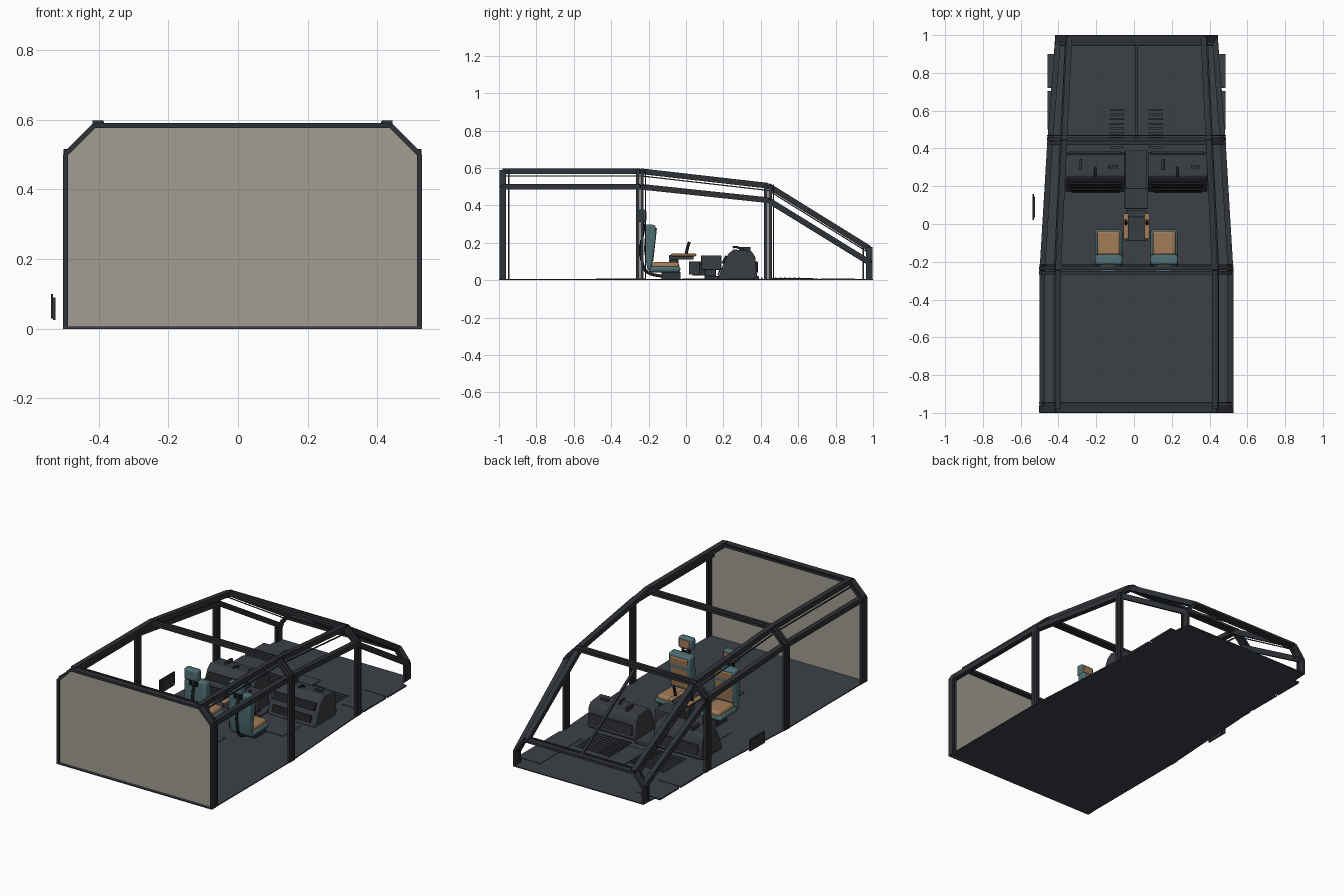
import bpy, bmesh
from mathutils import Vector, Matrix

cube = bpy.data.objects.get("Cube")
if cube:
    bpy.data.objects.remove(cube, do_unlink=True)

CX = 0.013  # centre line of the cabin


def material(name, rgb):
    m = bpy.data.materials.new(name)
    m.use_nodes = True
    m.diffuse_color = (*rgb, 1)
    m.node_tree.nodes["Principled BSDF"].inputs["Base Color"].default_value = (*rgb, 1)
    return m


FRAME = material("dark frame", (0.028, 0.032, 0.038))
FLOOR = material("floor grey", (0.046, 0.053, 0.064))
PANEL = material("console grey", (0.04, 0.045, 0.054))
BLACK = material("black trim", (0.012, 0.013, 0.015))
WALL = material("warm grey wall", (0.36, 0.34, 0.29))
TEAL = material("teal shell", (0.075, 0.155, 0.17))
TAN = material("tan leather", (0.36, 0.2, 0.095))


def finish(name, bm, mat, bevel=0.0):
    bmesh.ops.recalc_face_normals(bm, faces=bm.faces)
    me = bpy.data.meshes.new(name)
    bm.to_mesh(me)
    bm.free()
    me.materials.append(mat)
    ob = bpy.data.objects.new(name, me)
    bpy.context.collection.objects.link(ob)
    if bevel:
        mod = ob.modifiers.new("soft edges", "BEVEL")
        mod.width, mod.segments = bevel, 3
        bpy.context.view_layer.objects.active = ob
        ob.select_set(True)
        bpy.ops.object.shade_smooth_by_angle()
        ob.select_set(False)
    return ob


def add_box(bm, lo, hi):
    lo, hi = Vector(lo), Vector(hi)
    bmesh.ops.create_cube(bm, size=1, matrix=Matrix.Translation((lo + hi) / 2)
                          @ Matrix.Diagonal((*(hi - lo), 1)))


def add_bar(bm, p, q, wide, thick, normal):
    """Box beam from p to q; thick is measured along normal."""
    p, q = Vector(p), Vector(q)
    d = (q - p).normalized()
    side = Vector(normal).cross(d).normalized()
    n = d.cross(side)
    rot = Matrix((side, n, d)).transposed().to_4x4()
    bmesh.ops.create_cube(bm, size=1, matrix=Matrix.Translation((p + q) / 2) @ rot
                          @ Matrix.Diagonal((wide, thick, (q - p).length, 1)))


def boxes(name, mat, items, bevel=0.0):
    bm = bmesh.new()
    for lo, hi in items:
        add_box(bm, lo, hi)
    return finish(name, bm, mat, bevel)


def prism(name, mat, outline, direction, bevel=0.0):
    """Extrude a flat outline of 3D points along a direction."""
    bm = bmesh.new()
    f = bm.faces.new([bm.verts.new(p) for p in outline])
    r = bmesh.ops.extrude_face_region(bm, geom=[f])
    bmesh.ops.translate(bm, vec=direction,
                        verts=[v for v in r["geom"] if isinstance(v, bmesh.types.BMVert)])
    return finish(name, bm, mat, bevel)


def tube(name, mat, points, radius):
    cu = bpy.data.curves.new(name, "CURVE")
    cu.dimensions = "3D"
    cu.bevel_depth, cu.bevel_resolution = radius, 2
    cu.use_fill_caps = True
    sp = cu.splines.new("NURBS")
    sp.points.add(len(points) - 1)
    for pt, co in zip(sp.points, points):
        pt.co = (*co, 1)
    sp.use_endpoint_u, sp.order_u = True, 3
    cu.materials.append(mat)
    ob = bpy.data.objects.new(name, cu)
    bpy.context.collection.objects.link(ob)


# Frame stations: y, half width at base, half width at roof, shoulder z, roof z
STATIONS = [(-0.98, 0.508, 0.425, 0.5, 0.583), (-0.245, 0.508, 0.425, 0.5, 0.583),
            (0.44, 0.467, 0.392, 0.428, 0.505), (0.98, 0.425, 0.365, 0.095, 0.17)]

# Floor
hull = [(CX + s * w, y, 0) for s, rows in ((1, STATIONS), (-1, STATIONS[::-1]))
        for y, w in [(r[0] * (1.02 if abs(r[0]) > 0.9 else 1), r[1] + 0.005) for r in rows]]
prism("floor", FLOOR, hull, (0, 0, 0.006))

# Raised floor plates
plates = [((-0.05, -0.48, 0), (0.07, -0.22, 0.01)), ((-0.05, 0.44, 0), (0.07, 0.68, 0.012))]
for s in (1, -1):
    for y0, y1 in ((0.5, 0.705), (0.72, 0.9)):
        a, b = sorted((CX + s * 0.32, CX + s * 0.472))
        plates.append(((a, y0, 0), (b, y1, 0.009)))
    a, b = sorted((CX + s * 0.08, CX + s * 0.3))
    plates.append(((a, -0.02, 0), (b, 0.15, 0.009)))
boxes("floor_plates", FLOOR, plates)

# Slatted foot grilles
slats = []
for s in (1, -1):
    a, b = sorted((CX + s * 0.065, CX + s * 0.14))
    c, d = sorted((CX + s * 0.15, CX + s * 0.295))
    for i in range(9):
        y = 0.4 + i * 0.025
        slats += [((a, y, 0), (b, y + 0.01, 0.014)), ((c, y, 0), (d, y + 0.006, 0.01))]
boxes("foot_grilles", PANEL, slats)

# Front bulkhead
y, wb, wr, zs, zr = STATIONS[0]
prism("bulkhead", WALL, [(CX + s * w, -0.985, z) for s, w, z in
      ((-1, wb, 0), (-1, wb, zs), (-1, wr, zr), (1, wr, zr), (1, wb, zs), (1, wb, 0))],
      (0, 0.006, 0))

# Frame hoops: main members plus thin inner trim
bm = bmesh.new()
for i, (y, wb, wr, zs, zr) in enumerate(STATIONS):
    members = {0: ((0, 0.036), (0.033, 0.007)), 3: ((0, 0.036), (-0.033, 0.007))}.get(
        i, ((-0.013, 0.018), (0.01, 0.018), (0.028, 0.006)))
    for off, wide in members:
        for s in (1, -1):
            base, sh, rf = ((CX + s * w, y + off, z) for w, z in ((wb, 0), (wb, zs), (wr, zr)))
            add_bar(bm, base, sh, wide, 0.014, (1, 0, 0))
            add_bar(bm, sh, rf, wide, 0.014, (s, 0, 1))
        add_bar(bm, (CX - wr, y + off, zr), (CX + wr, y + off, zr), wide, 0.014, (0, 0, 1))
finish("frame_hoops", bm, FRAME)

# Long rails along the shoulders and roof edges
bm = bmesh.new()
for a, b in zip(STATIONS, STATIONS[1:]):
    for s in (1, -1):
        for k, zk in ((1, 3), (2, 4)):
            p = (CX + s * (a[k] - 0.01), a[0], a[zk])
            q = (CX + s * (b[k] - 0.01), b[0], b[zk])
            add_bar(bm, p, q, 0.03, 0.03, (0, 0, 1))
        # thin glazing strip inside each side opening
        add_bar(bm, (CX + s * (a[2] + 0.01), a[0], a[4] - 0.025),
                (CX + s * (b[2] + 0.01), b[0], b[4] - 0.025), 0.006, 0.006, (0, 0, 1))
finish("frame_rails", bm, FRAME)

# Windscreen centre bar
bm = bmesh.new()
add_bar(bm, (CX, 0.45, 0.5), (CX, 0.97, 0.17), 0.014, 0.012, (0, 0, 1))
finish("windscreen_bar", bm, FRAME)

# Twin instrument consoles
PROFILE = [(0.17, 0.005), (0.195, 0.075), (0.225, 0.14), (0.255, 0.165), (0.35, 0.155),
           (0.37, 0.125), (0.38, 0.02), (0.36, 0.005)]
for s, side in ((1, "left"), (-1, "right")):
    x0, x1 = sorted((CX + s * 0.06, CX + s * 0.375))
    prism(side + "_console", PANEL, [(x0, y, z) for y, z in PROFILE], (x1 - x0, 0, 0), 0.006)
    trim = bmesh.new()
    add_bar(trim, (x0 + 0.02, 0.205, 0.11), (x1 - 0.02, 0.205, 0.11), 0.045, 0.012, (0, -0.9, 0.45))
    add_bar(trim, (x0 + 0.03, 0.178, 0.045), (x1 - 0.03, 0.178, 0.045), 0.04, 0.008, (0, -0.94, 0.34))
    finish(side + "_console_screens", trim, BLACK)
    m = (x0 + x1) / 2
    boxes(side + "_console_fittings", FRAME, [
        ((m - 0.085, 0.285, 0.15), (m - 0.07, 0.345, 0.178)),
        ((m + 0.07, 0.29, 0.15), (m + 0.12, 0.31, 0.17)),
        ((m - 0.14, 0.372, 0.04), (m + 0.14, 0.384, 0.1))], 0.003)
    tube(side + "_control_lever", BLACK,
         [(m, 0.3, 0.155), (m, 0.28, 0.185), (m, 0.25, 0.175)], 0.006)

# Centre pedestal with separate equipment boxes
boxes("centre_pedestal", PANEL, [
    ((-0.05, 0.08, 0.055), (0.075, 0.19, 0.132)), ((-0.02, 0.1, 0.02), (0.045, 0.16, 0.055)),
    ((-0.04, 0.015, 0.03), (0.065, 0.075, 0.1)), ((-0.045, 0.1, 0.005), (0.07, 0.39, 0.022)),
    ((-0.04, -0.09, 0.11), (0.065, 0.04, 0.135)), ((0.0, -0.09, 0.005), (0.03, -0.04, 0.11))], 0.004)

# Seats with armrest and control stick
for s, side in ((1, "left"), (-1, "right")):
    m = CX + s * 0.147
    boxes(side + "_seat_base", FRAME, [((m - 0.045, -0.13, 0.005), (m + 0.045, -0.03, 0.045))])
    boxes(side + "_seat_pan", TEAL, [((m - 0.072, -0.2, 0.042), (m + 0.072, -0.03, 0.074))], 0.014)
    boxes(side + "_seat_cushion", TAN, [((m - 0.06, -0.185, 0.06), (m + 0.06, -0.036, 0.096))], 0.014)
    back = [(m - 0.072, y, z) for y, z in
            ((-0.205, 0.05), (-0.185, 0.06), (-0.16, 0.23), (-0.163, 0.295), (-0.215, 0.3), (-0.225, 0.16))]
    prism(side + "_seat_back", TEAL, back, (0.144, 0, 0), 0.012)
    pad = bmesh.new()
    add_bar(pad, (m, -0.181, 0.1), (m, -0.161, 0.28), 0.112, 0.012, (0, 1, 0))
    finish(side + "_back_pad", pad, TAN, 0.005)
    boxes(side + "_headrest", TEAL, [((m - 0.045, -0.26, 0.31), (m + 0.045, -0.215, 0.378))], 0.012)
    boxes(side + "_headrest_pad", TAN, [((m - 0.034, -0.22, 0.32), (m + 0.034, -0.21, 0.368))], 0.003)
    boxes(side + "_headrest_posts", BLACK, [((m + k - 0.005, -0.235, 0.27), (m + k + 0.005, -0.222, 0.33))
                                            for k in (-0.02, 0.02)])
    tube(side + "_seat_hoop", BLACK, [(m, -0.22, 0.3), (m, -0.245, 0.2), (m, -0.235, 0.07),
                                      (m, -0.19, 0.025), (m, -0.1, 0.02)], 0.008)
    ax = CX + s * 0.056
    boxes(side + "_armrest", TAN, [((ax - 0.014, -0.08, 0.128), (ax + 0.014, 0.055, 0.142))], 0.006)
    tube(side + "_control_stick", BLACK, [(ax, 0.0, 0.13), (ax, 0.005, 0.17), (ax, 0.018, 0.205)], 0.008)

# Detached panel outside the right wall
boxes("side_panel", FRAME, [((-0.537, 0.02, 0.03), (-0.53, 0.16, 0.1)),
                            ((-0.53, 0.035, 0.025), (-0.523, 0.145, 0.09))])
